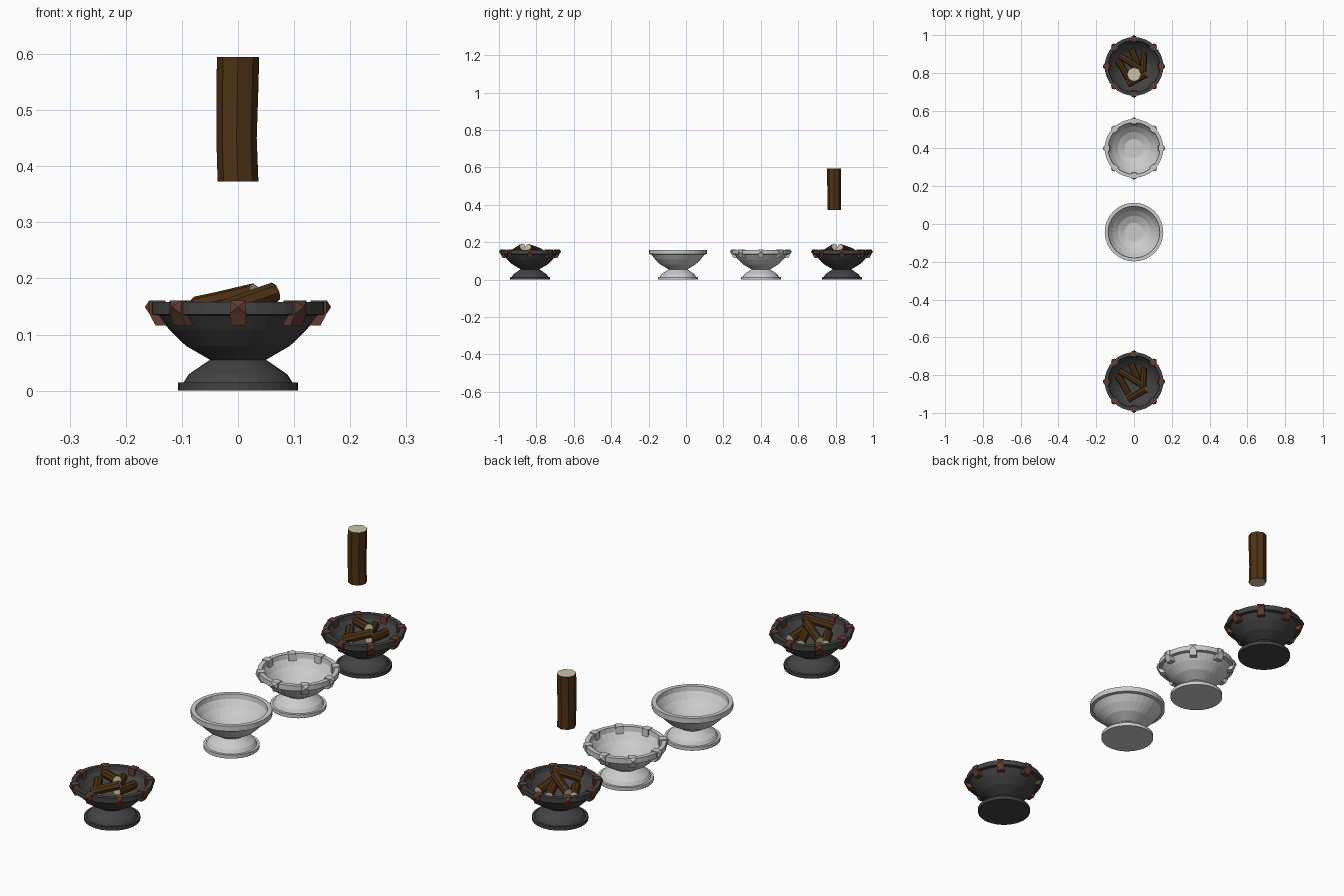
import bpy, bmesh
from math import sin, cos, pi
from mathutils import Vector, Matrix

if "Cube" in bpy.data.objects:
    bpy.data.objects.remove(bpy.data.objects["Cube"])


def material(name, rgb):
    m = bpy.data.materials.new(name)
    m.diffuse_color = (*rgb, 1)
    m.use_nodes = True
    m.node_tree.nodes["Principled BSDF"].inputs["Base Color"].default_value = m.diffuse_color
    return m


IRON = material("iron", (0.055, 0.055, 0.055))
COPPER = material("copper", (0.13, 0.045, 0.03))
BARK = material("bark", (0.075, 0.032, 0.007))
CUT = material("cut_wood", (0.62, 0.55, 0.40))


def finish(name, bm, mats):
    bmesh.ops.recalc_face_normals(bm, faces=bm.faces)
    me = bpy.data.meshes.new(name)
    bm.to_mesh(me)
    bm.free()
    for m in mats:
        me.materials.append(m)
    ob = bpy.data.objects.new(name, me)
    bpy.context.collection.objects.link(ob)
    return ob


# Bowl: lathed profile (radius, height), foot to rim to inner floor
PROFILE = [(0.107, 0), (0.107, 0.0145), (0.097, 0.0145), (0.088, 0.029),
           (0.05, 0.055), (0.093, 0.08), (0.122, 0.108), (0.142, 0.134),
           (0.155, 0.136), (0.155, 0.158), (0.137, 0.158), (0.134, 0.139),
           (0.115, 0.114), (0.087, 0.09), (0.05, 0.073)]


def bowl(name, y, mats=(), sides=32):
    bm = bmesh.new()
    rings = [[bm.verts.new((r * cos(2 * pi * i / sides), y + r * sin(2 * pi * i / sides), z))
              for i in range(sides)] for r, z in PROFILE]
    for a, b in zip(rings, rings[1:]):
        for i in range(sides):
            j = (i + 1) % sides
            bm.faces.new((a[i], a[j], b[j], b[i]))
    bm.faces.new(rings[0])
    bm.faces.new(rings[-1])
    finish(name, bm, mats)


# Rim studs: clamps with a pyramid on the outer face
def studs(name, y, mats=()):
    bm = bmesh.new()
    w = 0.0145
    side = [(0.129, 0.161), (0.158, 0.161), (0.158, 0.137), (0.147, 0.116), (0.127, 0.116)]
    for k in range(8):
        rot = Matrix.Translation((0, y, 0)) @ Matrix.Rotation(k * pi / 4, 4, 'Z')
        l, r = [[bm.verts.new(rot @ Vector((x, s * w, z))) for x, z in side] for s in (-1, 1)]
        bm.faces.new(l)
        bm.faces.new(r)
        for i in range(5):
            j = (i + 1) % 5
            if i != 1:
                bm.faces.new((l[i], l[j], r[j], r[i]))
        tip = bm.verts.new(rot @ Vector((0.166, 0, 0.149)))
        quad = [l[1], l[2], r[2], r[1]]
        for i in range(4):
            bm.faces.new((quad[i], quad[(i + 1) % 4], tip))
    finish(name, bm, mats)


# Log: eight-sided, slightly crooked, with pale sawn ends
def log(name, a, b, radius):
    a, b = Vector(a), Vector(b)
    d = b - a
    rot = d.to_track_quat('Z', 'Y')
    bm = bmesh.new()
    rings = []
    for t, s, bend in [(0, 0.97, 0), (0.35, 0.96, 0.07), (0.8, 1, 0.02), (1, 1, 0)]:
        c = a + d * t
        rings.append([bm.verts.new(c + rot @ Vector((radius * (s * cos(i * pi / 4) + bend),
                                                     radius * s * sin(i * pi / 4), 0)))
                      for i in range(8)])
    for p, q in zip(rings, rings[1:]):
        for i in range(8):
            j = (i + 1) % 8
            bm.faces.new((p[i], p[j], q[j], q[i]))
    for ring in (rings[0], rings[-1]):
        bm.faces.new(ring).material_index = 1
    finish(name, bm, [BARK, CUT])


# Firewood pile, positions relative to the bowl axis
PILE = [((-0.085, 0.03, 0.128), (-0.03, -0.065, 0.122)),
        ((-0.015, 0.095, 0.135), (0.025, -0.005, 0.145)),
        ((0.052, 0.072, 0.13), (0.046, -0.035, 0.14)),
        ((-0.03, -0.095, 0.142), (0.065, -0.04, 0.175)),
        ((-0.075, 0.055, 0.15), (0.03, -0.01, 0.173))]


def brazier(name, y):
    bowl(name + "_bowl", y, [IRON])
    studs(name + "_studs", y, [COPPER])
    for n, (a, b) in enumerate(PILE):
        off = Vector((0, y, 0))
        log(f"{name}_log_{n + 1}", Vector(a) + off, Vector(b) + off, 0.0185)


brazier("front_brazier", -0.834)
bowl("plain_bowl", -0.043)
bowl("studded_bowl", 0.40)
studs("studded_bowl_studs", 0.40)
brazier("back_brazier", 0.834)
log("floating_log", (0, 0.792, 0.373), (0, 0.792, 0.595), 0.0375)
